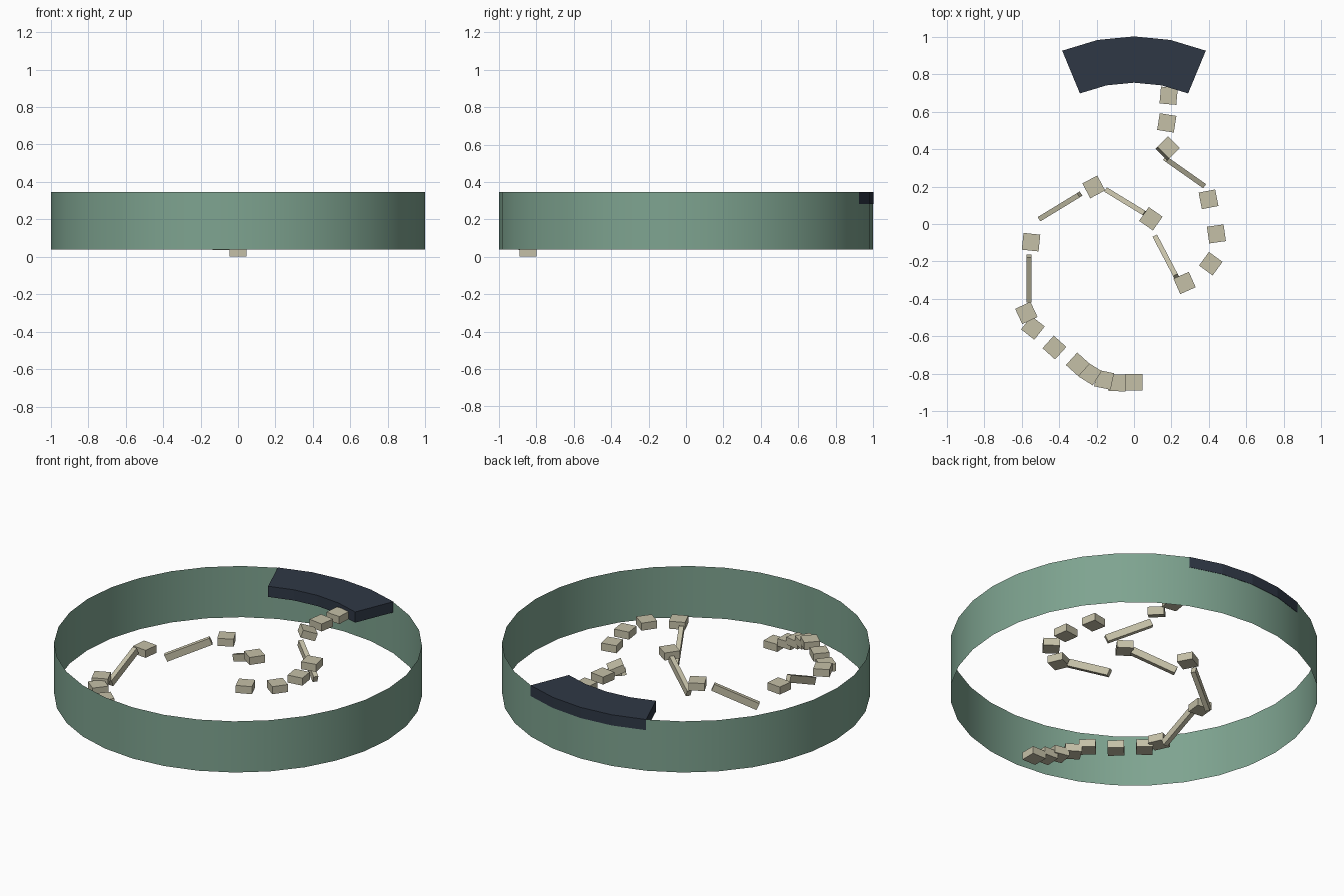
import bpy, bmesh, math
from mathutils import Matrix, Vector

if "Cube" in bpy.data.objects:
    bpy.data.objects.remove(bpy.data.objects["Cube"])


def material(name, rgb):
    m = bpy.data.materials.new(name)
    m.diffuse_color = (*rgb, 1)
    m.use_nodes = True
    m.node_tree.nodes["Principled BSDF"].inputs["Base Color"].default_value = m.diffuse_color
    return m


STONE = material("pale stone", (0.56, 0.53, 0.39))
GREEN = material("muted green", (0.21, 0.37, 0.28))
NAVY = material("dark navy", (0.028, 0.039, 0.06))


def finish(bm, name, mat):
    bmesh.ops.recalc_face_normals(bm, faces=bm.faces)
    me = bpy.data.meshes.new(name)
    bm.to_mesh(me)
    bm.free()
    me.materials.append(mat)
    ob = bpy.data.objects.new(name, me)
    bpy.context.collection.objects.link(ob)
    return ob


def block(name, size, matrix, mat):
    bm = bmesh.new()
    bmesh.ops.create_cube(bm, size=1, matrix=matrix @ Matrix.Diagonal((*size, 1)))
    return finish(bm, name, mat)


def polar(r, i, z):
    a = math.radians(11.25 * i)
    return (r * math.cos(a), r * math.sin(a), z)


# Thin open ring wall, 32 sides
bm = bmesh.new()
low = [bm.verts.new(polar(1, i, 0.038)) for i in range(32)]
top = [bm.verts.new(polar(1, i, 0.345)) for i in range(32)]
for i in range(32):
    j = (i + 1) % 32
    bm.faces.new((low[i], low[j], top[j], top[i])).smooth = True
finish(bm, "ring_wall", GREEN)

# Curved landing at the back of the ring, four segments
bm = bmesh.new()
rings = [[bm.verts.new(polar(r, i, z)) for r, z in
          ((0.755, 0.282), (1.002, 0.282), (1.002, 0.346), (0.755, 0.346))]
         for i in range(6, 11)]
for a, b in zip(rings, rings[1:]):
    for k in range(4):
        n = (k + 1) % 4
        bm.faces.new((a[k], a[n], b[n], b[k]))
bm.faces.new(rings[0])
bm.faces.new(rings[-1])
finish(bm, "back_landing", NAVY)

# Stepping blocks along the winding path: x, y, top height, turn in degrees
T = 0.045
steps = [
    (0.0, -0.845, 0.047, 0), (-0.09, -0.848, 0.08, -2), (-0.16, -0.832, 0.11, -12),
    (-0.235, -0.80, 0.14, -32), (-0.30, -0.75, 0.17, -42), (-0.425, -0.66, 0.17, -42),
    (-0.54, -0.555, 0.172, -38), (-0.575, -0.475, 0.185, 25), (-0.55, -0.097, 0.224, -6),
    (-0.215, 0.198, 0.262, 28), (0.09, 0.028, 0.302, -35), (0.27, -0.315, 0.304, 24),
    (0.41, -0.212, 0.304, -36), (0.44, -0.053, 0.304, 8), (0.398, 0.132, 0.304, 11),
    (0.175, 0.54, 0.333, -9), (0.185, 0.685, 0.325, -5),
]
for n, (x, y, z, turn) in enumerate(steps, 1):
    m = Matrix.Translation((x, y, z - T / 2)) @ Matrix.Rotation(math.radians(turn), 4, 'Z')
    block(f"step_{n:02d}", (0.09, 0.09, T), m, STONE)

# One tilted step, high on its inner side
m = (Matrix.Translation((0.18, 0.404, 0.307)) @ Matrix.Rotation(math.radians(45), 4, 'Z')
     @ Matrix.Rotation(math.radians(20), 4, 'Y'))
block("tilted_step", (0.085, 0.09, T), m, STONE)

# Narrow sloping beams between the steps: low end to high end
beams = [
    ((-0.56, -0.41, 0.117), (-0.56, -0.17, 0.222)),
    ((-0.50, 0.03, 0.117), (-0.29, 0.158, 0.226)),
    ((-0.145, 0.18, 0.155), (0.06, 0.055, 0.26)),
    ((0.115, -0.07, 0.158), (0.225, -0.28, 0.27)),
    ((0.37, 0.207, 0.152), (0.17, 0.348, 0.265)),
]
for n, (a, b) in enumerate(beams, 1):
    a, b = Vector(a), Vector(b)
    d = (b - a).normalized()
    side = Vector((0, 0, 1)).cross(d).normalized()
    m = Matrix((d, side, d.cross(side))).transposed().to_4x4()
    m.translation = (a + b) / 2
    block(f"beam_{n}", ((b - a).length, 0.027, 0.042), m, STONE)
